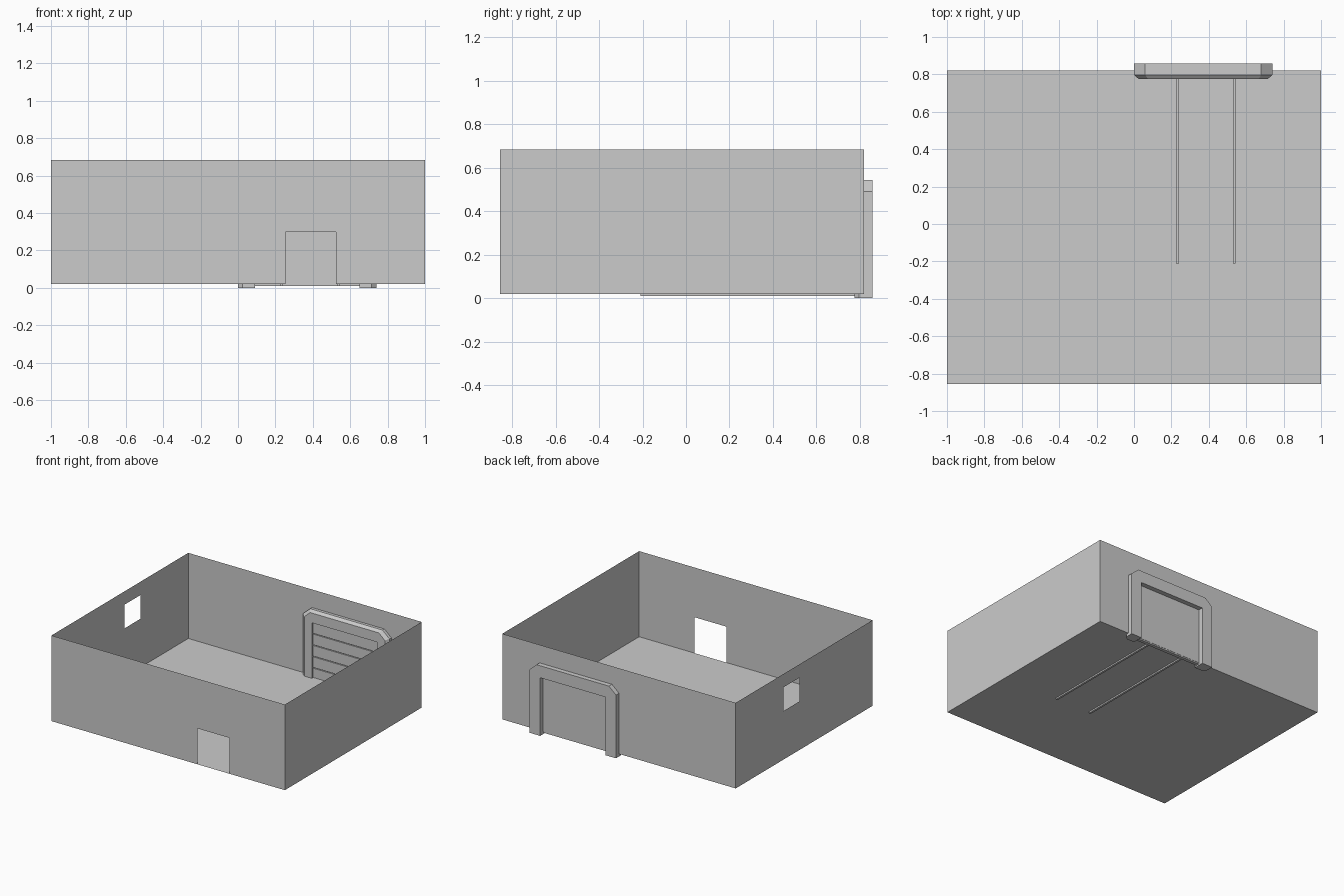
import bpy, bmesh

if "Cube" in bpy.data.objects:
    bpy.data.objects.remove(bpy.data.objects["Cube"])

X0, X1, Y0, Y1, Z0, Z1 = -1.0, 1.0, -0.855, 0.82, 0.02, 0.683


def finish(name, bm, recalc=True):
    bmesh.ops.remove_doubles(bm, verts=bm.verts, dist=0.0001)
    if recalc:
        bmesh.ops.recalc_face_normals(bm, faces=bm.faces)
    mesh = bpy.data.meshes.new(name)
    bm.to_mesh(mesh)
    bm.free()
    obj = bpy.data.objects.new(name, mesh)
    bpy.context.collection.objects.link(obj)
    return obj


def sheet(bm, us, vs, place, hole=None):
    """Grid of quads over us x vs, leaving out the cell given by hole."""
    for i in range(len(us) - 1):
        for j in range(len(vs) - 1):
            if (i, j) == hole:
                continue
            corners = [(us[i], vs[j]), (us[i + 1], vs[j]),
                       (us[i + 1], vs[j + 1]), (us[i], vs[j + 1])]
            bm.faces.new([bm.verts.new(place(u, v)) for u, v in corners])


def box(name, x, y, z):
    bm = bmesh.new()
    bmesh.ops.create_cube(bm, size=1)
    for v in bm.verts:
        v.co = [(a + b) / 2 + c * (b - a) for (a, b), c in zip((x, y, z), v.co)]
    return finish(name, bm)


# Room shell: thin floor and walls, with a front doorway and a left window
bm = bmesh.new()
sheet(bm, [X0, X1], [Y0, Y1], lambda u, v: (u, v, Z0))
sheet(bm, [X0, 0.253, 0.525, X1], [Z0, 0.298, Z1], lambda u, v: (u, Y0, v), (1, 0))
sheet(bm, [X0, X1], [Z0, Z1], lambda u, v: (u, Y1, v))
sheet(bm, [Y0, 0.037, 0.236, Y1], [Z0, 0.396, 0.58, Z1], lambda u, v: (X0, u, v), (1, 1))
sheet(bm, [Y0, Y1], [Z0, Z1], lambda u, v: (X1, u, v))
finish("room_shell", bm)


# Garage door frame: chamfered arch profile lofted through the back wall
def arch(y, inset):
    cx, half, top = 0.37, 0.37 - inset, 0.543 - inset * 0.7
    right = [(0.28, 0.45), (0.28, 0), (half, 0), (half, 0.49 - inset * 0.4),
             (0.31 - inset * 0.6, top)]
    pts = right + [(-x, z) for x, z in reversed(right)]
    return [(cx + x, y, z) for x, z in pts]


bm = bmesh.new()
rings = [[bm.verts.new(p) for p in arch(y, inset)]
         for y, inset in ((0.857, 0), (0.797, 0), (0.775, 0.025))]
for a, b in zip(rings, rings[1:]):
    for i in range(10):
        j = (i + 1) % 10
        bm.faces.new((a[i], a[j], b[j], b[i]))
# End caps: two legs and the lintel, split into simple convex faces
for r in (rings[0], rings[-1]):
    for ids in ((0, 1, 2, 3), (0, 3, 4), (0, 4, 5, 9), (9, 5, 6), (9, 6, 7, 8)):
        bm.faces.new([r[i] for i in ids])
finish("garage_door_frame", bm)

# Horizontal garage door panels with narrow gaps
step = (0.45 - 0.01) / 5
for k in range(5):
    z = 0.01 + k * step
    box(f"door_panel_{k + 1}", (0.09, 0.65), (0.792, 0.816), (z, z + step - 0.006))
box("door_backing", (0.09, 0.65), (0.80, 0.818), (0.01, 0.45))

# Pair of low floor rails
for side, x in (("left", 0.232), ("right", 0.536)):
    box(f"floor_rail_{side}", (x - 0.008, x + 0.008), (-0.21, 0.79), (0.009, 0.03))
